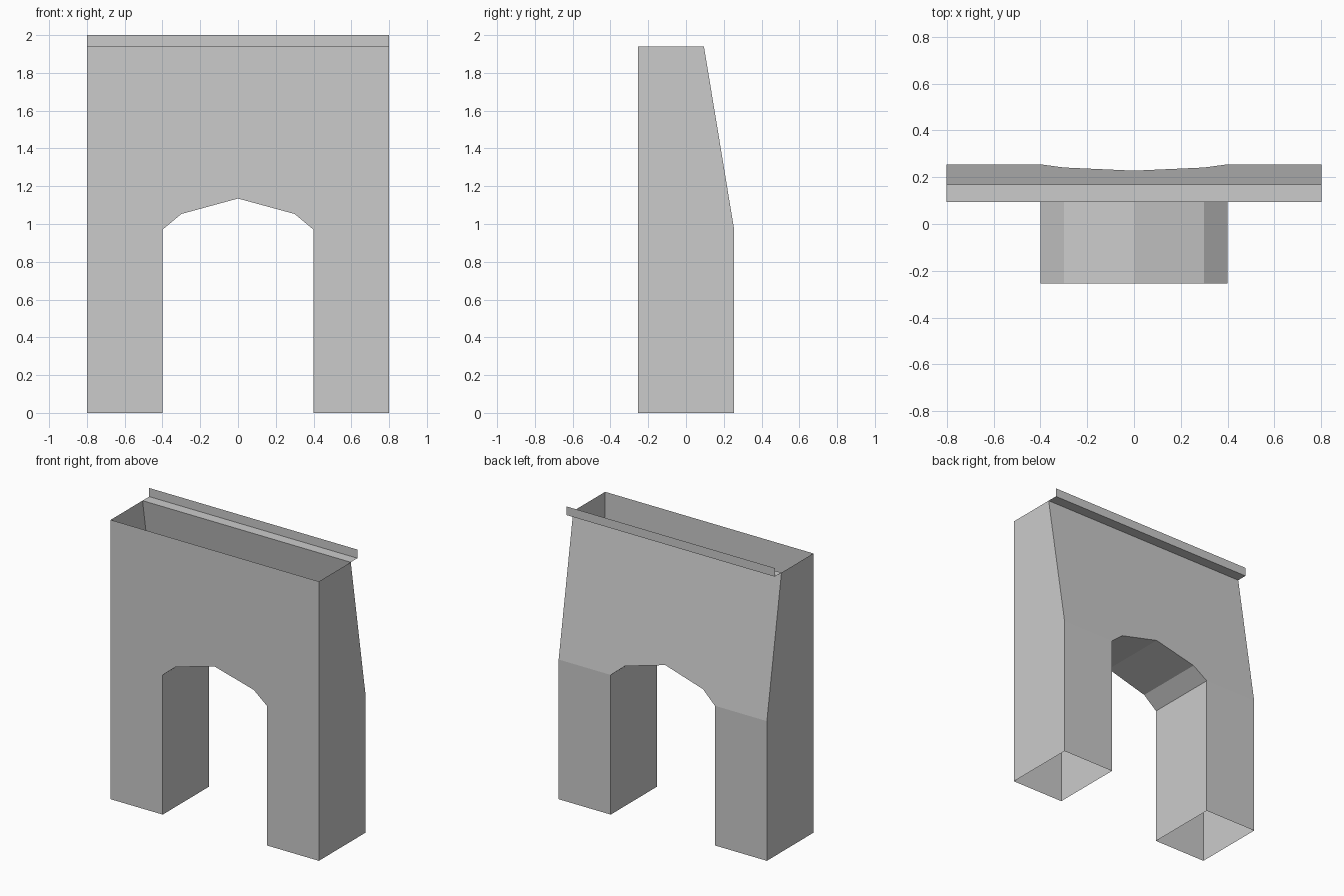
import bpy
import bmesh

cube = bpy.data.objects.get("Cube")
if cube:
    bpy.data.objects.remove(cube, do_unlink=True)

HALF_W, FRONT, BACK = 0.8, -0.255, 0.255
SPRING, TOP, TOP_BACK = 0.97, 1.94, 0.095
LEDGE_BACK, LIP_TOP = 0.168, 2.0

grey = bpy.data.materials.new("concrete grey")
grey.use_nodes = True
colour = (0.6, 0.6, 0.6, 1)
grey.diffuse_color = colour
grey.node_tree.nodes["Principled BSDF"].inputs["Base Color"].default_value = colour


def back_y(z):
    """Depth of the rear wall: upright below the arch spring, battered above."""
    t = max(0, (z - SPRING) / (TOP - SPRING))
    return BACK + (TOP_BACK - BACK) * t


def make_part(name, polygons):
    bm = bmesh.new()
    for poly in polygons:
        bm.faces.new([bm.verts.new(p) for p in poly])
    bmesh.ops.remove_doubles(bm, verts=bm.verts, dist=0.0001)
    mesh = bpy.data.meshes.new(name)
    bm.to_mesh(mesh)
    bm.free()
    mesh.materials.append(grey)
    obj = bpy.data.objects.new(name, mesh)
    bpy.context.collection.objects.link(obj)
    return obj


def on_front(points):
    return [(x, FRONT, z) for x, z in points]


def on_back(points):
    return [(x, back_y(z), z) for x, z in reversed(points)]


# Arch opening, mirrored about its crown
half_arch = [(-0.4, 0), (-0.4, SPRING), (-0.3, 1.053)]
arch = half_arch + [(0, 1.135)] + [(-x, z) for x, z in reversed(half_arch)]

# Front wall
outline = [(-HALF_W, 0)] + arch + [(HALF_W, 0), (HALF_W, TOP), (-HALF_W, TOP)]
make_part("front_wall", [on_front(outline)])

# Rear wall: sloping panel over two upright legs
panel = [(-HALF_W, SPRING)] + arch[1:-1] + [
    (HALF_W, SPRING), (HALF_W, TOP), (-HALF_W, TOP)]
legs = [[(a, 0), (b, 0), (b, SPRING), (a, SPRING)]
        for a, b in ((-HALF_W, -0.4), (0.4, HALF_W))]
make_part("rear_wall", [on_back(p) for p in [panel] + legs])

# Outer side walls
profile = [(FRONT, 0), (BACK, 0), (BACK, SPRING), (TOP_BACK, TOP), (FRONT, TOP)]
make_part("left_side_wall", [[(HALF_W, y, z) for y, z in profile]])
make_part("right_side_wall", [[(-HALF_W, y, z) for y, z in reversed(profile)]])

# Underside of the arch and inner leg faces; the shell stays open above and below
make_part("arch_lining", [
    [(a[0], FRONT, a[1]), (a[0], back_y(a[1]), a[1]),
     (b[0], back_y(b[1]), b[1]), (b[0], FRONT, b[1])]
    for a, b in zip(arch, arch[1:])])

# Thin ledge with an upright lip along the rear top edge
rim = [(TOP_BACK, TOP), (LEDGE_BACK, TOP), (LEDGE_BACK, LIP_TOP)]
make_part("rear_ledge", [
    [(-HALF_W, *p), (HALF_W, *p), (HALF_W, *q), (-HALF_W, *q)]
    for p, q in zip(rim, rim[1:])])
